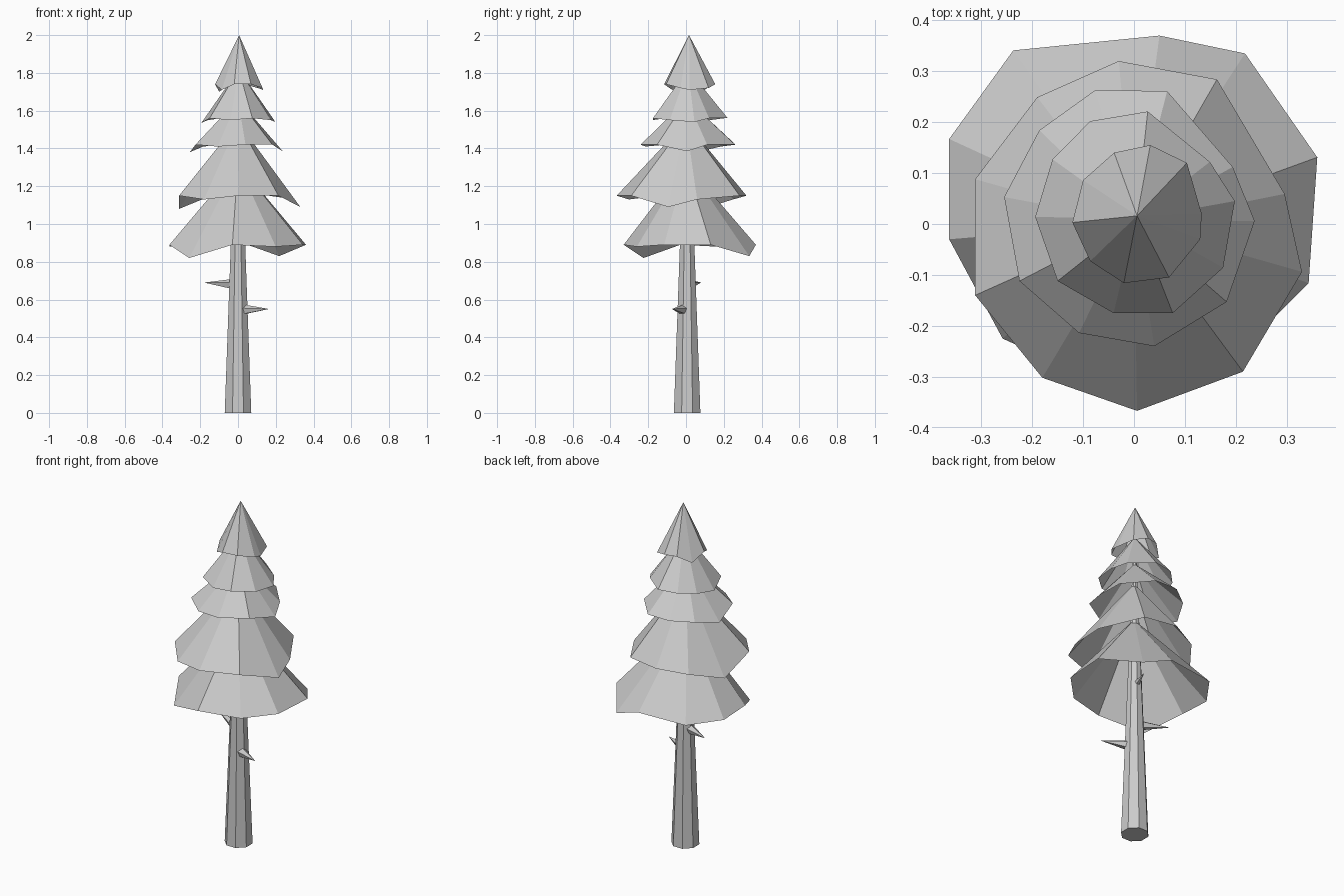
import bpy, bmesh, math
from mathutils import Vector


def make_object(name, bm):
    mesh = bpy.data.meshes.new(name)
    bm.to_mesh(mesh)
    bm.free()
    obj = bpy.data.objects.new(name, mesh)
    bpy.context.collection.objects.link(obj)
    return obj


# Open-bottomed foliage skirt: uneven rim joined to a single apex
def foliage(name, apex, rim):
    bm = bmesh.new()
    rim = sorted(rim, key=lambda p: math.atan2(p[1], p[0]))
    tip = bm.verts.new(apex)
    ring = [bm.verts.new(p) for p in rim]
    for a, b in zip(ring, ring[1:] + ring[:1]):
        bm.faces.new((a, b, tip))
    make_object(name, bm)


# Tapered flat-sided solid between two points
def taper(name, start, end, r1, r2, sides, turn=0.0):
    start, end = Vector(start), Vector(end)
    axis = end - start
    bm = bmesh.new()
    bmesh.ops.create_cone(bm, cap_ends=True, segments=sides, radius1=r1,
                          radius2=r2, depth=axis.length)
    obj = make_object(name, bm)
    obj.location = (start + end) / 2
    if abs(axis.x) + abs(axis.y) > 0.02:
        obj.rotation_euler = axis.to_track_quat('Z', 'Y').to_euler()
    else:
        obj.rotation_euler = (0, 0, turn)


# Trunk, running up inside the foliage
taper("trunk", (-0.004, 0.004, 0), (0.004, 0.008, 1.8), 0.076, 0.006, 8, math.pi / 8)

# Bare broken branches
taper("branch_left", (-0.02, 0.005, 0.68), (-0.18, 0.08, 0.69), 0.03, 0.0, 5)
taper("branch_right", (0.0, 0.0, 0.545), (0.165, -0.075, 0.55), 0.034, 0.0, 5)
taper("branch_back", (0.0, 0.01, 0.91), (0.03, 0.12, 0.93), 0.022, 0.0, 5)

# Foliage tiers from bottom to top
foliage("foliage_bottom", (0, 0, 1.32), [
    (-.258, -.225, .82), (-.363, -.03, .89), (-.363, .167, .88),
    (-.237, .341, .88), (.05, .37, .89), (.218, .335, .83),
    (.36, .131, .89), (.343, -.116, .89), (.2, -.26, .88), (-.03, -.33, .89)])

foliage("foliage_lower", (0, 0, 1.54), [
    (-.03, .32, 1.15), (.163, .284, 1.15), (.296, .059, 1.13),
    (.33, -.094, 1.09), (.214, -.29, 1.15), (.006, -.367, 1.15),
    (-.18, -.302, 1.13), (-.312, -.14, 1.15), (-.312, .088, 1.08),
    (-.19, .249, 1.13)])

foliage("foliage_middle", (0, 0.005, 1.66), [
    (-.255, .053, 1.38), (-.186, .184, 1.41), (-.076, .263, 1.42),
    (.065, .261, 1.42), (.194, .112, 1.42), (.237, .006, 1.385),
    (.182, -.153, 1.42), (.04, -.24, 1.42), (-.108, -.214, 1.41),
    (-.225, -.112, 1.42)])

foliage("foliage_upper", (0.004, 0.01, 1.82), [
    (-.194, .014, 1.535), (-.16, .127, 1.55), (-.086, .202, 1.56),
    (.027, .221, 1.56), (.149, .122, 1.56), (.198, .045, 1.54),
    (.175, -.086, 1.55), (.076, -.175, 1.56), (-.04, -.175, 1.55),
    (-.15, -.112, 1.56)])

foliage("foliage_top", (0.006, 0.016, 2.0), [
    (-.121, .003, 1.74), (-.1, .086, 1.70), (-.039, .14, 1.74),
    (.032, .155, 1.74), (.104, .12, 1.72), (.133, .02, 1.71),
    (.13, -.03, 1.72), (.069, -.105, 1.74), (-.02, -.116, 1.74),
    (-.086, -.073, 1.71)])
